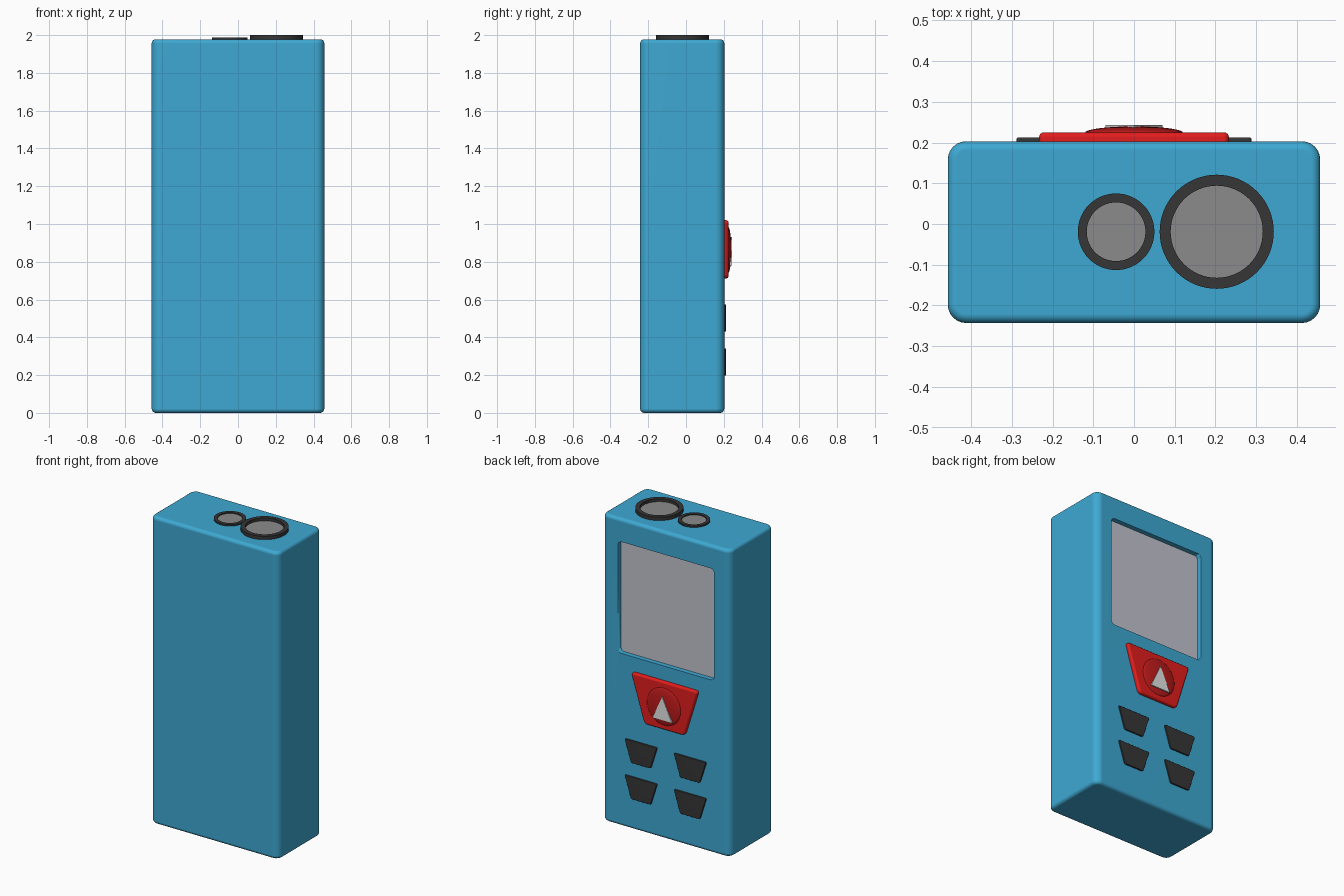
import bpy, bmesh, math

if "Cube" in bpy.data.objects:
    bpy.data.objects.remove(bpy.data.objects["Cube"])


def mat(name, r, g, b):
    m = bpy.data.materials.new(name)
    lin = [(c / 255 / 12.92) if c < 11 else ((c / 255 + 0.055) / 1.055) ** 2.4 for c in (r, g, b)]
    m.diffuse_color = (*lin, 1)
    m.use_nodes = True
    m.node_tree.nodes["Principled BSDF"].inputs["Base Color"].default_value = m.diffuse_color
    return m


BLUE = mat("casing_blue", 62, 169, 211)
BLACK = mat("dark_rubber", 54, 54, 54)
GLASS = mat("lens_grey", 139, 139, 139)
SCREEN = mat("screen_grey", 196, 196, 207)
RED = mat("button_red", 226, 29, 29)
DARK_RED = mat("dome_dark_red", 188, 26, 26)
PALE = mat("arrow_pale_grey", 228, 228, 228)


def finish(bm, name, material, angle=35):
    bmesh.ops.recalc_face_normals(bm, faces=bm.faces)
    me = bpy.data.meshes.new(name)
    bm.to_mesh(me)
    bm.free()
    me.materials.append(material)
    me.shade_smooth()
    me.set_sharp_from_angle(angle=math.radians(angle))
    ob = bpy.data.objects.new(name, me)
    bpy.context.collection.objects.link(ob)
    return ob


def rounded(pts, r, n=6):
    """Round the corners of a convex outline with quadratic curves."""
    out = []
    for i, p in enumerate(pts):
        ends = []
        for q in (pts[i - 1], pts[(i + 1) % len(pts)]):
            d = math.dist(p, q)
            ends.append([p[k] + (q[k] - p[k]) * r / d for k in (0, 1)])
        for j in range(n + 1):
            t = j / n
            # weight 0.7071 at the corner makes a true arc on right angles
            w = ((1 - t) ** 2, 2 * t * (1 - t) * 0.7071, t * t)
            out.append([(w[0] * ends[0][k] + w[1] * p[k] + w[2] * ends[1][k]) / sum(w) for k in (0, 1)])
    return out


def prism(name, pts, lo, hi, material, bevel=0.0, axis="Y", both=False):
    """Extrude an outline along an axis and round the rim of its end caps."""
    place = (lambda u, v, w: (u, w, v)) if axis == "Y" else (lambda u, v, w: (u, v, w))
    bm = bmesh.new()
    a = [bm.verts.new(place(u, v, lo)) for u, v in pts]
    b = [bm.verts.new(place(u, v, hi)) for u, v in pts]
    caps = [bm.faces.new(b), bm.faces.new(a)]
    for i in range(len(pts)):
        bm.faces.new((a[i - 1], a[i], b[i], b[i - 1]))
    bmesh.ops.recalc_face_normals(bm, faces=bm.faces)
    if bevel:
        edges = [e for c in caps[:2 if both else 1] for e in c.edges]
        bmesh.ops.bevel(bm, geom=edges, offset=bevel, segments=4, profile=0.5, affect="EDGES")
    ob = finish(bm, name, material)
    ob.modifiers.new("even_normals", "WEIGHTED_NORMAL").keep_sharp = True
    return ob


def lathe(name, profile, centre, material, axis="Z", closed=False, steps=64):
    """Turn a (radius, height) profile about an axis."""
    place = (lambda x, y, h: (x, h, y)) if axis == "Y" else (lambda x, y, h: (x, y, h))
    bm = bmesh.new()
    rings = []
    for r, h in profile:
        ring = []
        for i in range(steps):
            t = 2 * math.pi * i / steps
            p = place(r * math.cos(t), r * math.sin(t), h)
            ring.append(bm.verts.new([p[k] + centre[k] for k in range(3)]))
        rings.append(ring)
    for k in range(0 if closed else 1, len(rings)):
        p, q = rings[k - 1], rings[k]
        for i in range(steps):
            bm.faces.new((p[i - 1], p[i], q[i], q[i - 1]))
    if not closed:
        bm.faces.new(rings[-1])
        bm.faces.new(rings[0])
    return finish(bm, name, material)


def box(x0, x1, y0, y1):
    return [(x0, y0), (x1, y0), (x1, y1), (x0, y1)]


def trapezoid(cx, top, bottom, z0, z1):
    return [(cx - bottom, z0), (cx + bottom, z0), (cx + top, z1), (cx - top, z1)]


BACK = 0.203
TOP = 1.978

# Casing with a display recess cut into the back
casing = prism("casing", rounded(box(-0.457, 0.457, -0.243, BACK), 0.045), 0, TOP,
               BLUE, 0.022, axis="Z", both=True)
window = rounded(box(-0.342, 0.342, 1.112, 1.83), 0.025)
cutter = prism("recess_cutter", window, BACK - 0.035, BACK + 0.1, BLUE)
cutter.hide_render = True
cutter.hide_set(True)
cut = casing.modifiers.new("recess", "BOOLEAN")
cut.object = cutter
cut.operation = "DIFFERENCE"
cut.solver = "EXACT"
casing.modifiers.move(1, 0)

# Display
prism("display", window, BACK - 0.04, BACK - 0.031, SCREEN)

# Lenses on the top end
for name, x, r_out, r_in, h in (("small_lens", -0.044, 0.094, 0.072, 1.988),
                                ("large_lens", 0.203, 0.14, 0.113, 2.0)):
    lathe(name + "_ring", [(r_in, TOP - 0.01), (r_out, TOP - 0.01), (r_out, h), (r_in, h)],
          (x, -0.019, 0), BLACK, closed=True)
    lathe(name + "_glass", [(r_in, TOP - 0.01), (r_in, TOP + 0.004)], (x, -0.019, 0), GLASS)

# Main button with a domed centre and arrow
prism("main_button", rounded(trapezoid(0, 0.238, 0.142, 0.712, 1.02), 0.02),
      BACK - 0.01, 0.225, RED, 0.012)
dome = [(0.12 * math.cos(t), 0.224 + 0.0155 * math.sin(t))
        for t in (math.pi / 2 * i / 10 for i in range(10))]
lathe("button_dome", dome, (0, 0, 0.863), DARK_RED, axis="Y")
prism("button_arrow", [(-0.07, 0.78), (0.07, 0.78), (0, 0.932)], 0.234, 0.243, PALE)

# Four small keys
for row, z in (("upper", 0.43), ("lower", 0.197)):
    for side, s in (("left", -1), ("right", 1)):
        prism(f"{row}_{side}_key", rounded(trapezoid(s * 0.175, 0.116, 0.07, z, z + 0.145), 0.01),
              BACK - 0.01, 0.212, BLACK, 0.004)
